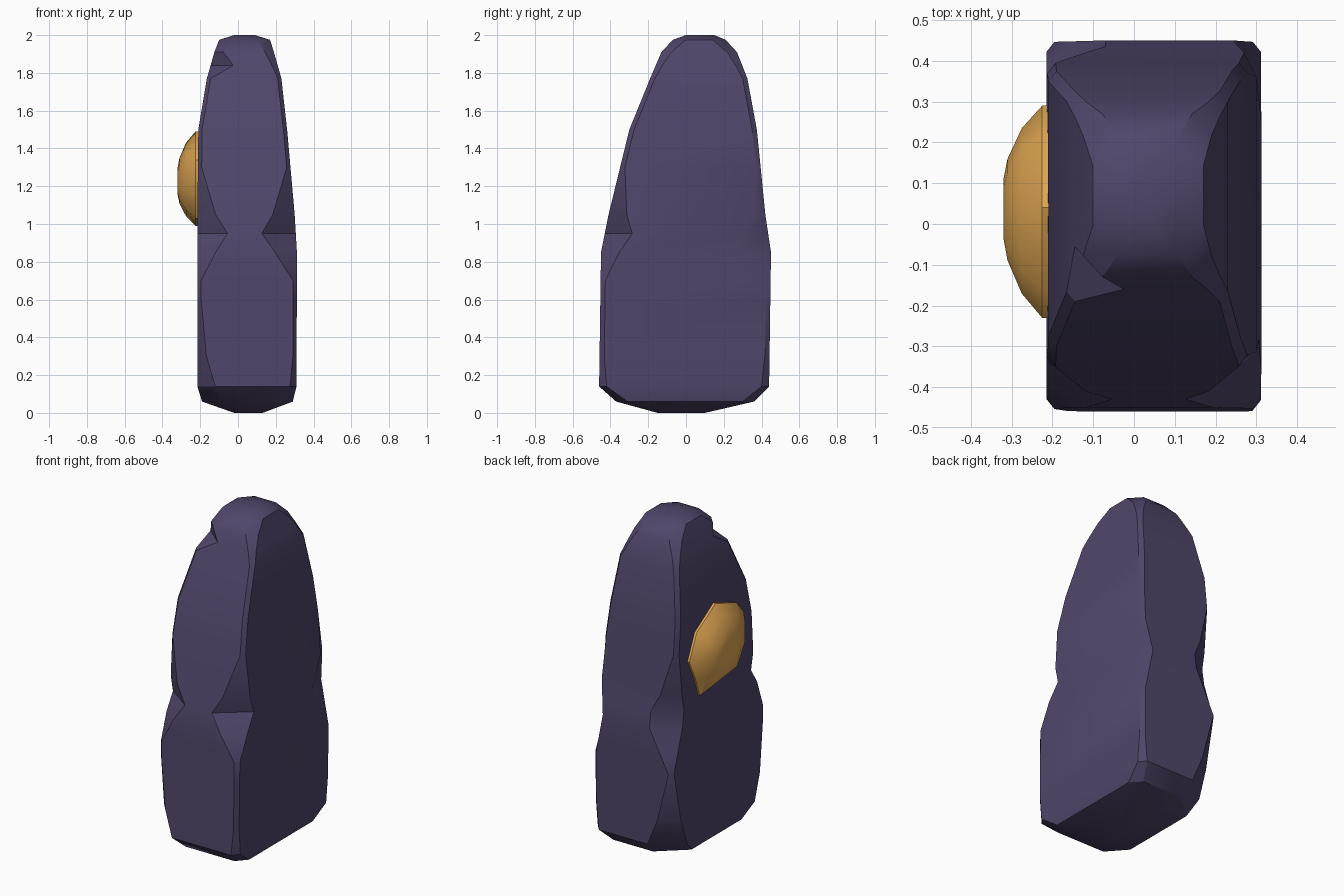
import bpy, bmesh, math

if "Cube" in bpy.data.objects:
    bpy.data.objects.remove(bpy.data.objects["Cube"])


def make_material(name, rgb):
    mat = bpy.data.materials.new(name)
    mat.diffuse_color = (*rgb, 1)
    mat.use_nodes = True
    mat.node_tree.nodes["Principled BSDF"].inputs["Base Color"].default_value = mat.diffuse_color
    return mat


def loft(name, rings, mat, angle):
    """Skin closed rings of equal length and cap both ends."""
    bm = bmesh.new()
    loops = [[bm.verts.new(p) for p in ring] for ring in rings]
    for a, b in zip(loops, loops[1:]):
        n = len(a)
        for i in range(n):
            bm.faces.new((a[i], a[(i + 1) % n], b[(i + 1) % n], b[i]))
    bm.faces.new(loops[0])
    bm.faces.new(loops[-1])
    bmesh.ops.recalc_face_normals(bm, faces=bm.faces)
    mesh = bpy.data.meshes.new(name)
    bm.to_mesh(mesh)
    bm.free()
    obj = bpy.data.objects.new(name, mesh)
    bpy.context.collection.objects.link(obj)
    mesh.materials.append(mat)
    bpy.ops.object.select_all(action='DESELECT')
    obj.select_set(True)
    bpy.context.view_layer.objects.active = obj
    bpy.ops.object.shade_smooth_by_angle(angle=math.radians(angle))
    return obj


purple = make_material("dusky purple stone", (0.080, 0.061, 0.144))
gold = make_material("amber gold", (0.74, 0.38, 0.085))

# Standing stone outline: height, left, right, front, back
OUTLINE = [
    (0.00, -0.02, 0.13, -0.15, 0.10),
    (0.06, -0.19, 0.29, -0.37, 0.36),
    (0.14, -0.215, 0.31, -0.46, 0.44),
    (0.85, -0.215, 0.312, -0.45, 0.45),
    (1.05, -0.215, 0.30, -0.41, 0.42),
    (1.50, -0.21, 0.26, -0.30, 0.375),
    (1.77, -0.165, 0.23, -0.19, 0.325),
    (1.91, -0.125, 0.19, -0.13, 0.27),
    (1.975, -0.10, 0.17, -0.07, 0.21),
    (2.00, -0.02, 0.09, 0.0, 0.15),
]

# Corner chips: corner, height, reach up and down, cut along x, cut along y
CHIPS = [
    ("front_left", 0.95, 0.22, 0.14, 0.09),
    ("front_right", 0.95, 0.25, 0.16, 0.12),
    ("back_right", 0.85, 0.25, 0.05, 0.17),
    ("back_left", 0.90, 0.30, 0.15, 0.10),
    ("back_left", 0.14, 0.40, 0.13, 0.10),
    ("front_left", 0.14, 0.30, 0.06, 0.07),
    ("front_left", 1.84, 0.07, 0.09, 0.07),
]


def extents(z):
    """Interpolate the outline at any height."""
    for a, b in zip(OUTLINE, OUTLINE[1:]):
        if z <= b[0]:
            f = (z - a[0]) / (b[0] - a[0])
            return [p + (q - p) * f for p, q in zip(a[1:], b[1:])]


def slab(z):
    """Rectangle whose corners are cut by nearby chips and by end rounding."""
    x0, x1, y0, y1 = extents(z)
    end = 0.05 * max(0, 1 - z / 0.2, (z - 1.8) / 0.2)

    def cut(corner):
        c = [0.02 + end, 0.025 + end]
        for name, height, reach, cx, cy in CHIPS:
            w = max(0, 1 - abs(z - height) / reach)
            if name == corner:
                c = [c[0] + w * cx, c[1] + w * cy]
        return min(c[0], (x1 - x0) * 0.4), min(c[1], (y1 - y0) * 0.4)

    fl, fr, br, bl = map(cut, ("front_left", "front_right", "back_right", "back_left"))
    return [(x0, y0 + fl[1], z), (x0 + fl[0], y0, z),
            (x1 - fr[0], y0, z), (x1, y0 + fr[1], z),
            (x1, y1 - br[1], z), (x1 - br[0], y1, z),
            (x0 + bl[0], y1, z), (x0, y1 - bl[1], z)]


levels = sorted([row[0] for row in OUTLINE] + [0.3, 0.6, 0.7, 0.95, 1.3, 1.84])
loft("standing_stone", [slab(z) for z in levels], purple, 32)

# Gold nugget bulging from the left side
rim = [(0.29, 1.23), (0.22, 1.38), (0.04, 1.49), (-0.16, 1.42), (-0.23, 1.34),
       (-0.23, 1.18), (-0.14, 1.03), (0.19, 0.99), (0.23, 1.10)]
mid_y, mid_z = 0.04, 1.22
bulge = [(-0.17, 1.0), (-0.225, 1.0), (-0.275, 0.78), (-0.31, 0.48), (-0.32, 0.28)]
nugget = [[(x, mid_y + (y - mid_y) * k, mid_z + (z - mid_z) * k) for y, z in rim]
          for x, k in bulge]
loft("gold_nugget", nugget, gold, 40)
